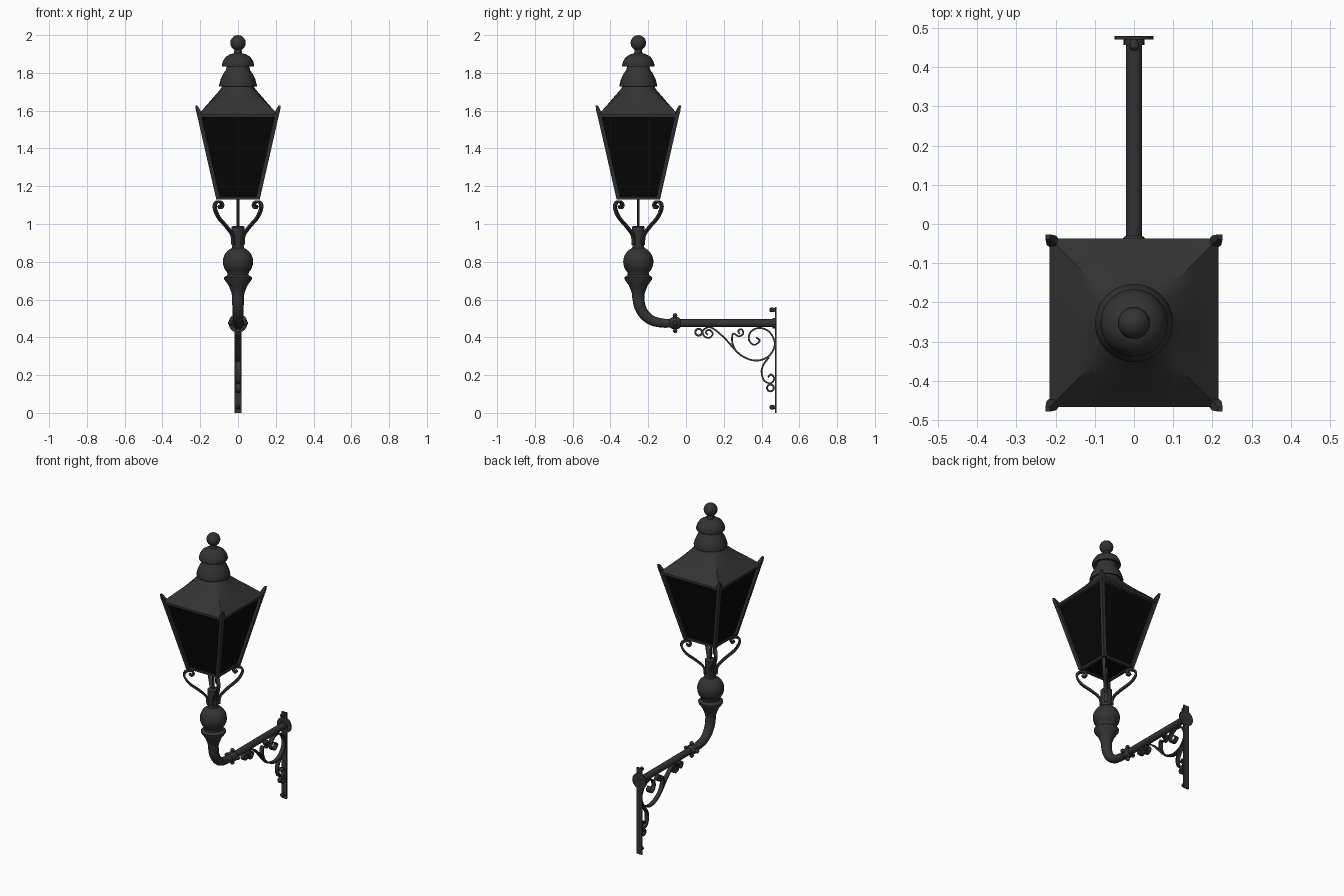
import bpy, bmesh, math
from mathutils import Vector

if "Cube" in bpy.data.objects:
    bpy.data.objects.remove(bpy.data.objects["Cube"], do_unlink=True)

CY = -0.2525   # lantern axis
ARM_Z = 0.475  # height of the wall arm
WALL = 0.475   # wall side
parts = []


def material(name, value):
    m = bpy.data.materials.new(name)
    m.use_nodes = True
    col = (value, value, value, 1)
    m.diffuse_color = col
    m.node_tree.nodes["Principled BSDF"].inputs["Base Color"].default_value = col
    return m


IRON = material("dark iron", 0.033)
GLASS = material("black glass", 0.002)


def loft(name, rings, mat=IRON):
    """Skin a list of equal-length point rings and cap both ends."""
    bm = bmesh.new()
    rows = [[bm.verts.new(p) for p in ring] for ring in rings]
    n = len(rows[0])
    for a, b in zip(rows, rows[1:]):
        for i in range(n):
            bm.faces.new((a[i], a[(i + 1) % n], b[(i + 1) % n], b[i]))
    bm.faces.new(rows[0])
    bm.faces.new(rows[-1])
    bmesh.ops.recalc_face_normals(bm, faces=bm.faces)
    me = bpy.data.meshes.new(name)
    bm.to_mesh(me)
    bm.free()
    me.materials.append(mat)
    ob = bpy.data.objects.new(name, me)
    bpy.context.collection.objects.link(ob)
    parts.append(ob)
    return ob


def ring(radius, z, x=0, y=CY, n=24, roundness=1):
    """Horizontal ring blending from square (0) to circle (1)."""
    pts = []
    for i in range(n):
        a = math.tau * (i + (0.5 if n == 4 else 0)) / n
        c, s = math.cos(a), math.sin(a)
        k = radius * (roundness + (1 - roundness) / max(abs(c), abs(s)))
        pts.append((x + k * c, y + k * s, z))
    return pts


def lathe(name, profile, n=24):
    return loft(name, [ring(r, z, n=n) for r, z in profile])


def square_loft(name, profile, mat=IRON):
    """Profile rows are half size, z, x, y."""
    return loft(name, [ring(h, z, x, y, 4, 0) for h, z, x, y in profile], mat)


def box(name, x, y, z, sx, sy, sz):
    base = [(x - sx, y - sy), (x + sx, y - sy), (x + sx, y + sy), (x - sx, y + sy)]
    return loft(name, [[(a, b, z + k) for a, b in base] for k in (-sz, sz)])


def smooth_path(pts, steps=5):
    """Catmull-Rom curve through 2D points."""
    p = [Vector(q) for q in pts]
    p = [2 * p[0] - p[1]] + p + [2 * p[-1] - p[-2]]
    out = []
    for a, b, c, d in zip(p, p[1:], p[2:], p[3:]):
        for i in range(steps):
            t = i / steps
            out.append(0.5 * (2 * b + (c - a) * t + (2 * a - 5 * b + 4 * c - d) * t * t
                              + (3 * b - a - 3 * c + d) * t ** 3))
    return out + [p[-2]]


def sweep(name, path, section, scales=None, angle=math.pi / 2, y=0):
    """Sweep a section along a path in the vertical plane at the given angle."""
    ca, sa = math.cos(angle), math.sin(angle)
    rings = []
    for i, p in enumerate(path):
        t = (path[min(i + 1, len(path) - 1)] - path[max(i - 1, 0)]).normalized()
        k = scales[i] if scales else 1
        row = []
        for u, v in section:
            d, z = p.x - t.y * u * k, p.y + t.x * u * k
            row.append((ca * d - sa * v * k, y + sa * d + ca * v * k, z))
        rings.append(row)
    return loft(name, rings)


def strip(thick, wide):
    return [(-thick, -wide), (thick, -wide), (thick, wide), (-thick, wide)]


def circle(r, n=16):
    return [(r * math.cos(math.tau * i / n), r * math.sin(math.tau * i / n)) for i in range(n)]


def arc_profile(r, zc, n=10, start=0.0, end=math.pi):
    """Lathe profile of a ball, from bottom to top."""
    steps = [start + (end - start) * i / n for i in range(n + 1)]
    return [(max(r * math.sin(a), 0.001), zc - r * math.cos(a)) for a in steps]


# Lantern glass, corner posts and rims
square_loft("lantern_glass", [(0.102, 1.138, 0, CY), (0.198, 1.57, 0, CY)], GLASS)
for sx in (-1, 1):
    for sy in (-1, 1):
        side = ("left" if sx > 0 else "right") + ("_back" if sy > 0 else "_front")
        rows = [(0.011, 1.13, 0.104), (0.011, 1.565, 0.203),
                (0.012, 1.6, 0.211), (0.006, 1.627, 0.220)]
        square_loft("corner_post_" + side,
                    [(h, z, sx * d, CY + sy * d) for h, z, d in rows])
for s in (-1, 1):
    box("bottom_rim_side", s * 0.103, CY, 1.137, 0.009, 0.103, 0.007)
    box("bottom_rim_end", 0, CY + s * 0.103, 1.137, 0.103, 0.009, 0.007)

# Roof changing from square eaves to a round neck
eaves = [(0.205, 1.562, 0), (0.215, 1.566, 0), (0.215, 1.58, 0), (0.194, 1.598, 0),
         (0.158, 1.638, 0.12), (0.122, 1.68, 0.45), (0.094, 1.712, 0.8), (0.078, 1.74, 1)]
loft("roof", [ring(r, z, n=32, roundness=k) for r, z, k in eaves])

# Vent domes and ball finial
lathe("lower_vent_dome", [(0.08, 1.735), (0.099, 1.727), (0.1, 1.735), (0.092, 1.765),
                          (0.078, 1.795), (0.064, 1.815), (0.058, 1.84)])
lathe("upper_vent_dome", [(0.06, 1.842), (0.084, 1.833), (0.086, 1.84), (0.08, 1.862),
                          (0.066, 1.884), (0.044, 1.898), (0.022, 1.904), (0.018, 1.93)])
lathe("ball_finial", arc_profile(0.041, 1.959))

# Central rod and four curled brackets below the lantern
lathe("gas_rod", [(0.008, 0.98), (0.008, 1.14)], 10)
curl = smooth_path([(0.034, 0.89), (0.042, 0.94), (0.085, 0.985), (0.145, 1.035),
                    (0.174, 1.085), (0.165, 1.113), (0.135, 1.118), (0.118, 1.1),
                    (0.13, 1.085), (0.142, 1.096)])
for i in range(4):
    sweep("curled_bracket", curl, strip(0.006, 0.010),
          angle=math.pi / 4 + i * math.pi / 2, y=CY)

# Turned stem with ball and skirt
stem = [(0.027, 0.6), (0.036, 0.64), (0.05, 0.675), (0.073, 0.707), (0.074, 0.718), (0.056, 0.73)]
stem += arc_profile(0.08, 0.8, 10, 0.8, 2.72)
stem += [(0.03, 0.885), (0.033, 0.9), (0.034, 0.985), (0.026, 0.99)]
lathe("turned_stem", stem)

# Elbow and arm tube
bend = smooth_path([(CY, 0.65), (CY, 0.61), (-0.243, 0.56), (-0.218, 0.518),
                    (-0.178, 0.488), (-0.12, ARM_Z), (-0.06, ARM_Z)])
sweep("elbow", bend, circle(1), [0.034 - 0.012 * i / (len(bend) - 1) for i in range(len(bend))])
sweep("arm_tube", [Vector((-0.08, ARM_Z)), Vector((WALL, ARM_Z))], circle(0.021))

# Collar with knobs
collar = [(-0.085, 0.022), (-0.08, 0.027), (-0.07, 0.032), (-0.045, 0.032),
          (-0.035, 0.027), (-0.03, 0.022)]
sweep("arm_collar", [Vector((y, ARM_Z)) for y, r in collar], circle(1), [r for y, r in collar])
for dx, dz in ((0, 1), (0, -1), (1, 0), (-1, 0)):
    loft("collar_knob", [ring(r, ARM_Z + dz * 0.04 + z, dx * 0.04, -0.058, 10)
                         for r, z in arc_profile(0.013, 0, 6)])

# Wall bar, round flange and bolts
box("wall_bar", 0, WALL, 0.28, 0.019, 0.004, 0.28)
sweep("wall_flange", [Vector((WALL - 0.004, ARM_Z)), Vector((WALL + 0.005, ARM_Z))], circle(0.05, 24))
sweep("flange_boss", [Vector((WALL - 0.018, ARM_Z)), Vector((WALL, ARM_Z))], circle(0.027))
for z in (0.03, 0.545):
    sweep("wall_bolt", [Vector((WALL - d, z)) for d in (0.034, 0.026, 0.014, 0)],
          circle(1, 10), [0.006, 0.012, 0.012, 0.008])

# Flat iron scrolls under the arm
scrolls = {
    "main_scroll": [(0.115, 0.412), (0.105, 0.428), (0.122, 0.44), (0.142, 0.42), (0.125, 0.398),
                    (0.098, 0.405), (0.09, 0.435), (0.13, 0.453), (0.2, 0.4), (0.285, 0.31),
                    (0.365, 0.277), (0.435, 0.298), (0.47, 0.36), (0.445, 0.425), (0.39, 0.45),
                    (0.342, 0.428), (0.334, 0.385), (0.362, 0.36), (0.39, 0.382), (0.372, 0.4)],
    "middle_scroll": [(0.285, 0.418), (0.276, 0.435), (0.295, 0.442), (0.303, 0.42), (0.28, 0.405),
                      (0.25, 0.42), (0.244, 0.38), (0.26, 0.335), (0.295, 0.3)],
    "lower_scroll": [(0.44, 0.295), (0.41, 0.255), (0.4, 0.215), (0.415, 0.17), (0.45, 0.157),
                     (0.467, 0.182), (0.45, 0.204), (0.434, 0.188)],
}
for name, pts in scrolls.items():
    sweep(name, smooth_path(pts), strip(0.0045, 0.013))
for y, z in ((0.067, 0.427), (0.447, 0.132)):
    loop = [Vector((y + a, z + b)) for a, b in circle(0.018)]
    sweep("small_scroll", loop + loop[:1], strip(0.005, 0.013))

# Smooth shading with crisp edges
bpy.ops.object.select_all(action="DESELECT")
for ob in parts:
    ob.select_set(True)
bpy.context.view_layer.objects.active = parts[0]
bpy.ops.object.shade_smooth_by_angle(angle=math.radians(35))
